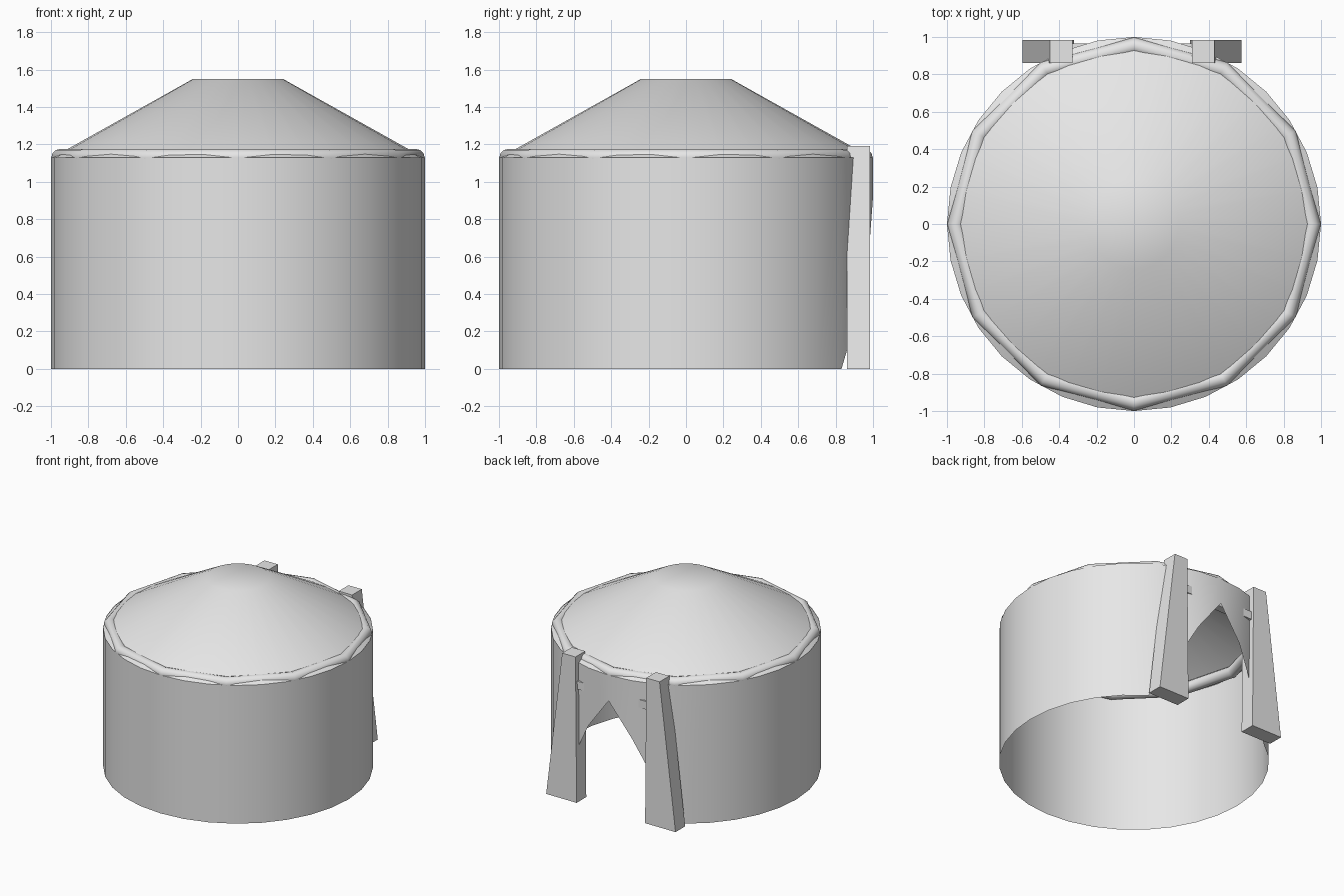
import bpy, bmesh, math

if "Cube" in bpy.data.objects:
    bpy.data.objects.remove(bpy.data.objects["Cube"], do_unlink=True)

SIDES = 32
EAVE = 1.13
DOOR_X = -0.01

grey = bpy.data.materials.new("plain light grey")
grey.use_nodes = True
colour = (0.8, 0.8, 0.8, 1)
grey.diffuse_color = colour
grey.node_tree.nodes["Principled BSDF"].inputs["Base Color"].default_value = colour


def finish(name, bm, smooth=False):
    """Turn a bmesh into a named, coloured object."""
    mesh = bpy.data.meshes.new(name)
    bm.to_mesh(mesh)
    bm.free()
    mesh.materials.append(grey)
    for p in mesh.polygons:
        p.use_smooth = smooth
    obj = bpy.data.objects.new(name, mesh)
    bpy.context.collection.objects.link(obj)
    return obj


def ring(bm, radius, heights):
    """Ring of vertices starting at the back (+y)."""
    step = 2 * math.pi / SIDES
    return [bm.verts.new((radius * math.sin(i * step), radius * math.cos(i * step), z))
            for i, z in enumerate(heights)]


def skin(bm, low, high):
    for i in range(SIDES):
        j = (i + 1) % SIDES
        bm.faces.new((low[j], low[i], high[i], high[j]))


def tapered_box(name, bottom, top, y0, y1, z0, z1):
    """Box whose x range changes from bottom to top."""
    bm = bmesh.new()
    loops = []
    for (xa, xb), z in ((bottom, z0), (top, z1)):
        loops.append([bm.verts.new(p) for p in
                      ((xa, y0, z), (xb, y0, z), (xb, y1, z), (xa, y1, z))])
    low, high = loops
    bm.faces.new(low[::-1])
    bm.faces.new(high)
    for i in range(4):
        j = (i + 1) % 4
        bm.faces.new((low[i], low[j], high[j], high[i]))
    bmesh.ops.recalc_face_normals(bm, faces=bm.faces)
    return finish(name, bm)


# Wall: open sheet, its lower edge raised into a pointed doorway at the back
door = [0.92, 0.66, 0.31]
bottom = [door[min(i, SIDES - i)] if min(i, SIDES - i) < len(door) else 0
          for i in range(SIDES)]
bm = bmesh.new()
skin(bm, ring(bm, 1, bottom), ring(bm, 1, [EAVE] * SIDES))
finish("wall", bm, True)

# Roof: truncated cone, open below, softly shaded over its flat crown
bm = bmesh.new()
crown = ring(bm, 0.24, [1.55] * SIDES)
skin(bm, ring(bm, 1, [EAVE - 0.005] * SIDES), crown)
bm.faces.new(crown[::-1])
finish("roof", bm, True)

# Rope round the eave
bpy.ops.mesh.primitive_torus_add(major_radius=0.953, minor_radius=0.045,
                                 major_segments=12, minor_segments=12,
                                 location=(0, 0, EAVE))
rope = bpy.context.object
rope.name = "eave_rope"
rope.data.materials.clear()
rope.data.materials.append(grey)
bpy.ops.object.shade_smooth_by_angle(angle=math.radians(40))

# Door posts, splayed outwards at the foot
for side, name in ((1, "left_door_post"), (-1, "right_door_post")):
    foot = [DOOR_X + side * x for x in (0.31, 0.585)]
    head = [DOOR_X + side * x for x in (0.32, 0.44)]
    tapered_box(name, foot, head, 0.86, 0.985, 0, 1.19)

# Crossbar joining the posts
span = (DOOR_X - 0.36, DOOR_X + 0.36)
tapered_box("door_crossbar", span, span, 0.90, 0.965, 0.92, 0.985)
